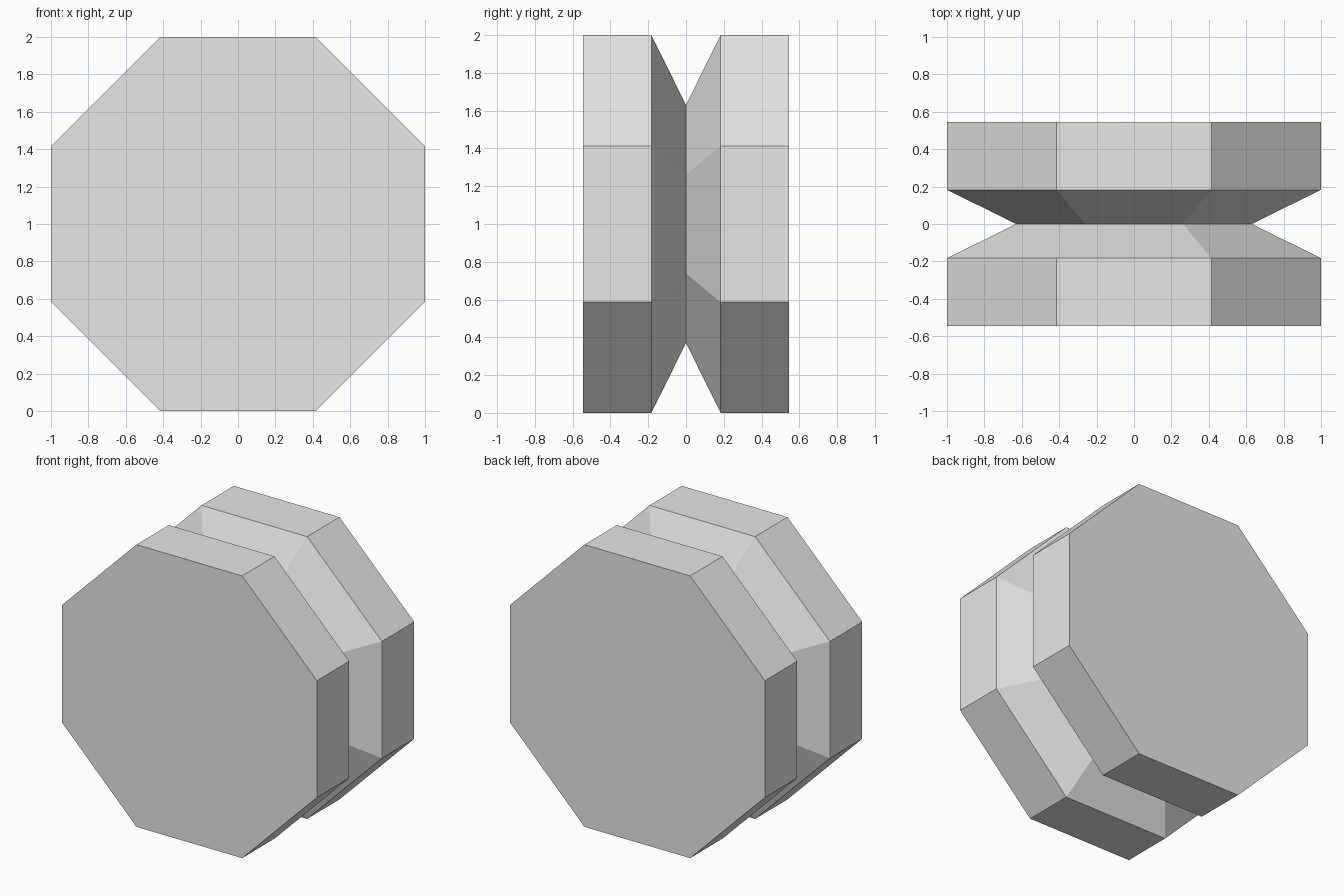
import bpy
import bmesh
from math import cos, sin, pi

cube = bpy.data.objects.get("Cube")
if cube:
    bpy.data.objects.remove(cube, do_unlink=True)

SIDES = 8
# Depth (y) and apothem of each ring, front to back
RINGS = [(-0.545, 1.0), (-0.183, 1.0), (0.0, 0.63), (0.183, 1.0), (0.545, 1.0)]

grey = bpy.data.materials.new("light grey")
grey.use_nodes = True
grey.diffuse_color = (0.8, 0.8, 0.8, 1)
grey.node_tree.nodes["Principled BSDF"].inputs["Base Color"].default_value = grey.diffuse_color

bm = bmesh.new()


def octagon_ring(y, apothem):
    radius = apothem / cos(pi / SIDES)
    angles = [(2 * i + 1) * pi / SIDES for i in range(SIDES)]
    return [bm.verts.new((radius * cos(a), y, 1 + radius * sin(a))) for a in angles]


# Grooved wheel body: skin the rings and cap both ends
rings = [octagon_ring(y, apothem) for y, apothem in RINGS]
for a, b in zip(rings, rings[1:]):
    for i in range(SIDES):
        j = (i + 1) % SIDES
        bm.faces.new((a[i], a[j], b[j], b[i]))
bm.faces.new(rings[0])
bm.faces.new(rings[-1])
bmesh.ops.recalc_face_normals(bm, faces=bm.faces)

mesh = bpy.data.meshes.new("grooved_wheel")
bm.to_mesh(mesh)
bm.free()
mesh.materials.append(grey)
wheel = bpy.data.objects.new("grooved_wheel", mesh)
bpy.context.collection.objects.link(wheel)
